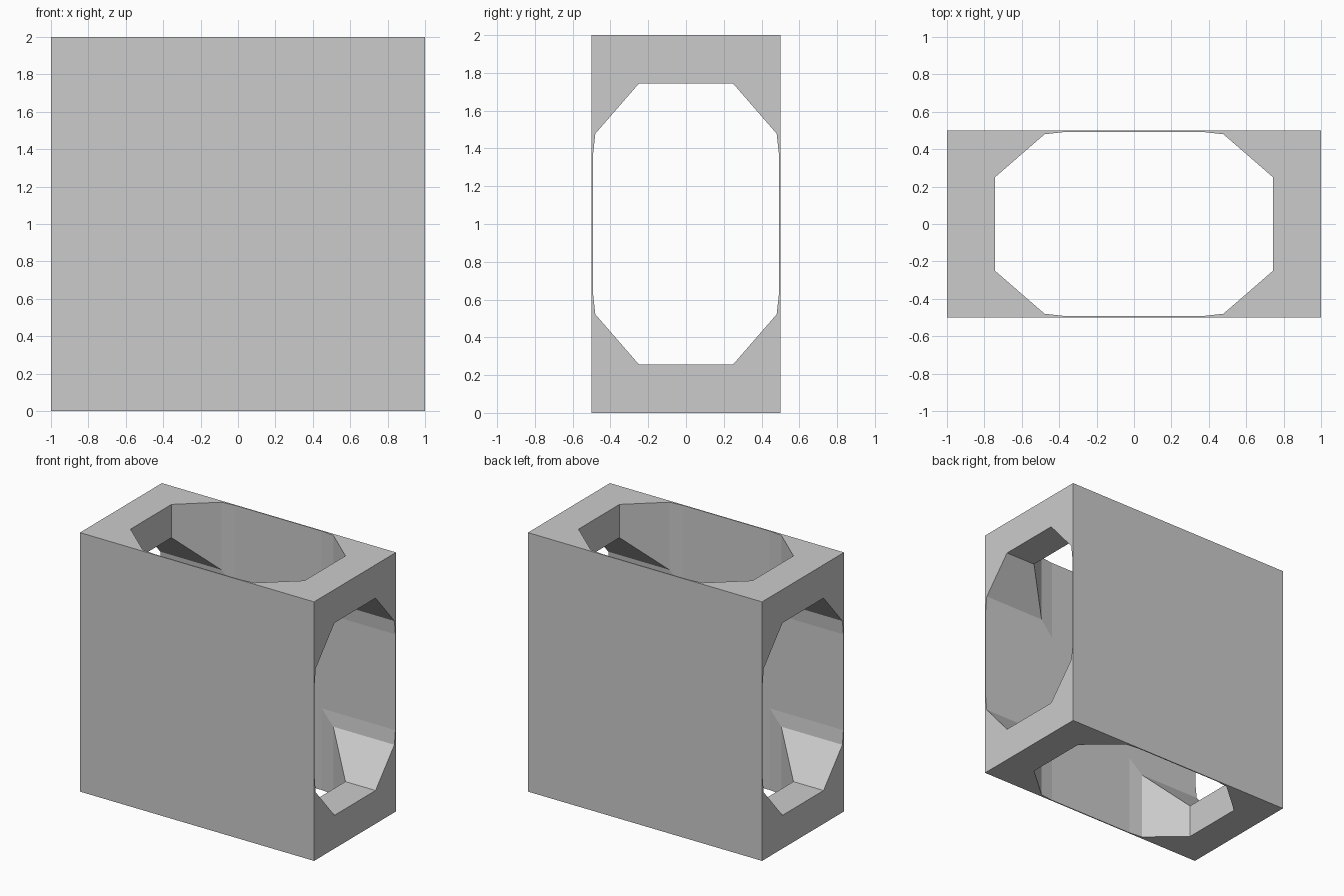
import bpy, bmesh

if "Cube" in bpy.data.objects:
    bpy.data.objects.remove(bpy.data.objects["Cube"])

# Quarter outline of the chamfered tunnel: (across y, along the long direction)
QUARTER = [(0.25, 0.743), (0.48, 0.478), (0.492, 0.37)]
OUTLINE = (QUARTER
           + [(a, -b) for a, b in reversed(QUARTER)]
           + [(-a, -b) for a, b in QUARTER]
           + [(-a, b) for a, b in reversed(QUARTER)])


def mesh_object(name, bm):
    bmesh.ops.recalc_face_normals(bm, faces=bm.faces)
    me = bpy.data.meshes.new(name)
    bm.to_mesh(me)
    bm.free()
    ob = bpy.data.objects.new(name, me)
    bpy.context.collection.objects.link(ob)
    return ob


def tunnel(name, place, direction):
    """Prism of the tunnel outline, long enough to pass right through the block."""
    bm = bmesh.new()
    face = bm.faces.new([bm.verts.new(place(a, b)) for a, b in OUTLINE])
    ext = bmesh.ops.extrude_face_region(bm, geom=[face])
    moved = [v for v in ext["geom"] if isinstance(v, bmesh.types.BMVert)]
    bmesh.ops.translate(bm, verts=moved, vec=direction)
    ob = mesh_object(name, bm)
    ob.hide_render = True
    return ob


# Solid block
bm = bmesh.new()
bmesh.ops.create_cube(bm, size=1)
bmesh.ops.scale(bm, vec=(2, 1, 2), verts=bm.verts)
bmesh.ops.translate(bm, vec=(0, 0, 1), verts=bm.verts)
block = mesh_object("hollow_block", bm)

# Crossing side-to-side and top-to-bottom tunnels
cutters = [
    tunnel("side_tunnel_cutter", lambda a, b: (-1.5, a, 1 + b), (3, 0, 0)),
    tunnel("vertical_tunnel_cutter", lambda a, b: (b, a, -0.5), (0, 0, 3)),
]
bpy.context.view_layer.objects.active = block
for c in cutters:
    mod = block.modifiers.new(c.name, 'BOOLEAN')
    mod.operation = 'DIFFERENCE'
    mod.solver = 'EXACT'
    mod.object = c
    bpy.ops.object.modifier_apply(modifier=mod.name)
for c in cutters:
    bpy.data.objects.remove(c, do_unlink=True)
